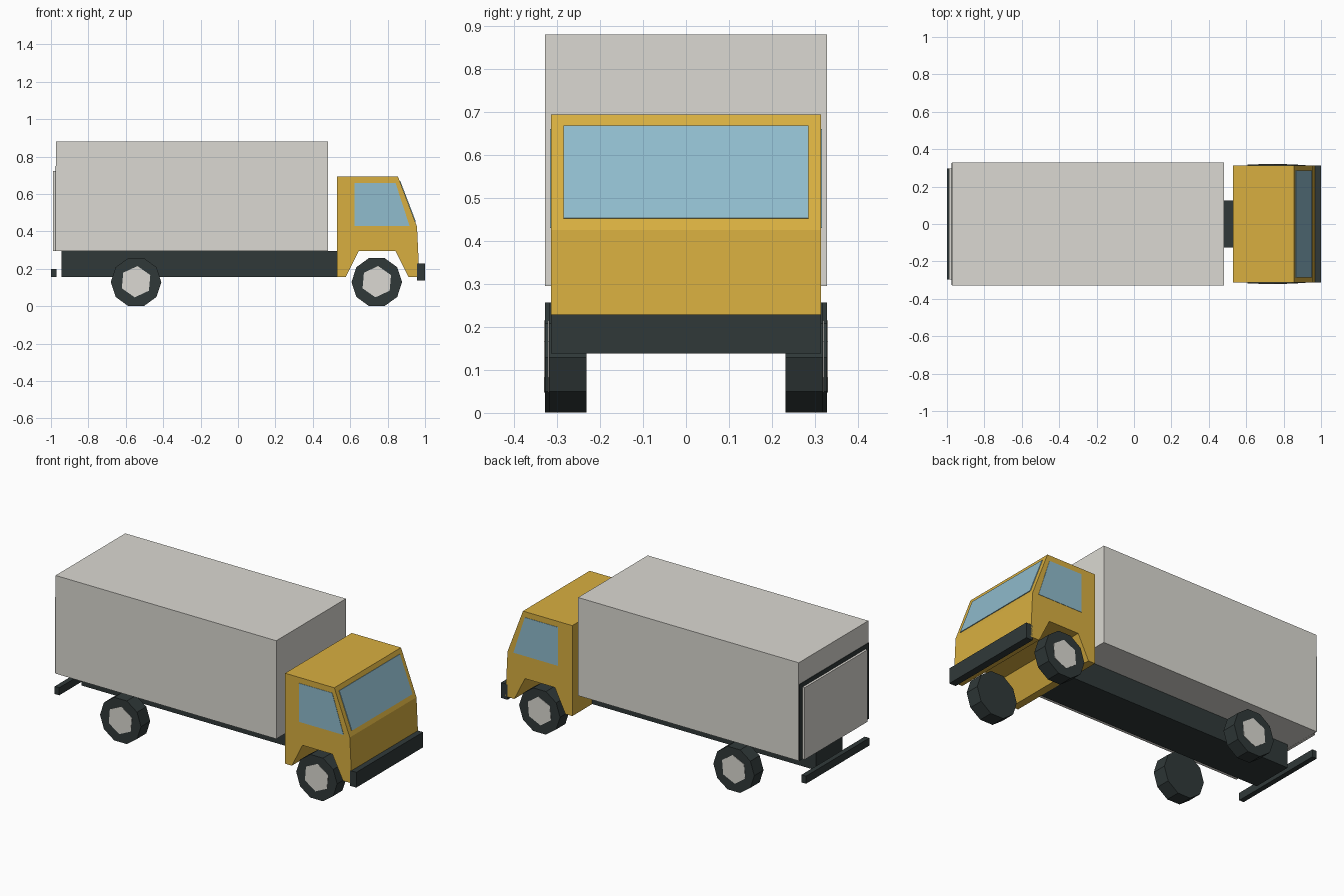
import bpy, bmesh, math

if "Cube" in bpy.data.objects:
    bpy.data.objects.remove(bpy.data.objects["Cube"])


def material(name, rgb):
    def lin(c):
        c /= 255
        return c / 12.92 if c <= 0.04045 else ((c + 0.055) / 1.055) ** 2.4
    m = bpy.data.materials.new(name)
    m.diffuse_color = (*[lin(c) for c in rgb], 1)
    m.use_nodes = True
    m.node_tree.nodes["Principled BSDF"].inputs["Base Color"].default_value = m.diffuse_color
    return m


YELLOW = material("cab yellow", (216, 175, 64))
GREY = material("cargo grey", (219, 217, 210))
BLUE = material("glass blue", (144, 188, 205))
DARK = material("dark rubber", (48, 57, 57))


def finish(name, bm, mat):
    bmesh.ops.recalc_face_normals(bm, faces=bm.faces)
    me = bpy.data.meshes.new(name)
    bm.to_mesh(me)
    bm.free()
    me.materials.append(mat)
    ob = bpy.data.objects.new(name, me)
    bpy.context.collection.objects.link(ob)
    return ob


def extrude(name, pts, y0, y1, mat):
    """Side profile of (x, z) points extruded from y0 to y1."""
    bm = bmesh.new()
    face = bm.faces.new([bm.verts.new((x, y0, z)) for x, z in pts])
    res = bmesh.ops.extrude_face_region(bm, geom=[face])
    verts = [g for g in res["geom"] if isinstance(g, bmesh.types.BMVert)]
    bmesh.ops.translate(bm, verts=verts, vec=(0, y1 - y0, 0))
    return finish(name, bm, mat)


def box(name, x0, x1, half_y, z0, z1, mat):
    return extrude(name, [(x0, z0), (x1, z0), (x1, z1), (x0, z1)], -half_y, half_y, mat)


def ngon(cx, cz, r, n, start):
    return [(cx + r * math.cos(math.radians(start) + math.tau * i / n),
             cz + r * math.sin(math.radians(start) + math.tau * i / n)) for i in range(n)]


# Chassis, cargo body and rear door
box("chassis", -0.945, 0.53, 0.126, 0.155, 0.295, DARK)
box("cargo_body", -0.973, 0.482, 0.328, 0.295, 0.88, GREY)
box("rear_door_frame", -0.976, -0.972, 0.327, 0.296, 0.75, DARK)
box("rear_door", -0.99, -0.974, 0.296, 0.295, 0.724, GREY)

# Bumpers
box("rear_bumper", -1.0, -0.97, 0.298, 0.155, 0.2, DARK)
box("front_bumper", 0.957, 1.0, 0.314, 0.138, 0.229, DARK)

# Cab with wheel arches running through it
extrude("cab", [(0.53, 0.155), (0.575, 0.155), (0.645, 0.295), (0.842, 0.295),
                (0.912, 0.155), (0.97, 0.155), (0.957, 0.425), (0.855, 0.694),
                (0.53, 0.694)], -0.314, 0.314, YELLOW)

# Windscreen plate lying on the sloped front
extrude("windscreen", [(0.864, 0.668), (0.868, 0.669), (0.951, 0.453), (0.946, 0.452)],
        -0.285, 0.285, BLUE)

# Side windows and wheels, both sides
side_glass = [(0.624, 0.66), (0.842, 0.66), (0.917, 0.43), (0.624, 0.43)]
for side, label in ((-1, "right"), (1, "left")):
    extrude("side_window_" + label, side_glass, side * 0.312, side * 0.316, BLUE)
    for axle, cx, y_in, y_out in (("front", 0.742, 0.232, 0.319), ("rear", -0.545, 0.241, 0.328)):
        extrude(f"{axle}_tyre_{label}", ngon(cx, 0.129, 0.135, 10, 0),
                side * y_in, side * y_out, DARK)
        extrude(f"{axle}_hub_{label}", ngon(cx, 0.131, 0.084, 6, 25),
                side * (y_out - 0.002), side * (y_out + 0.002), GREY)
